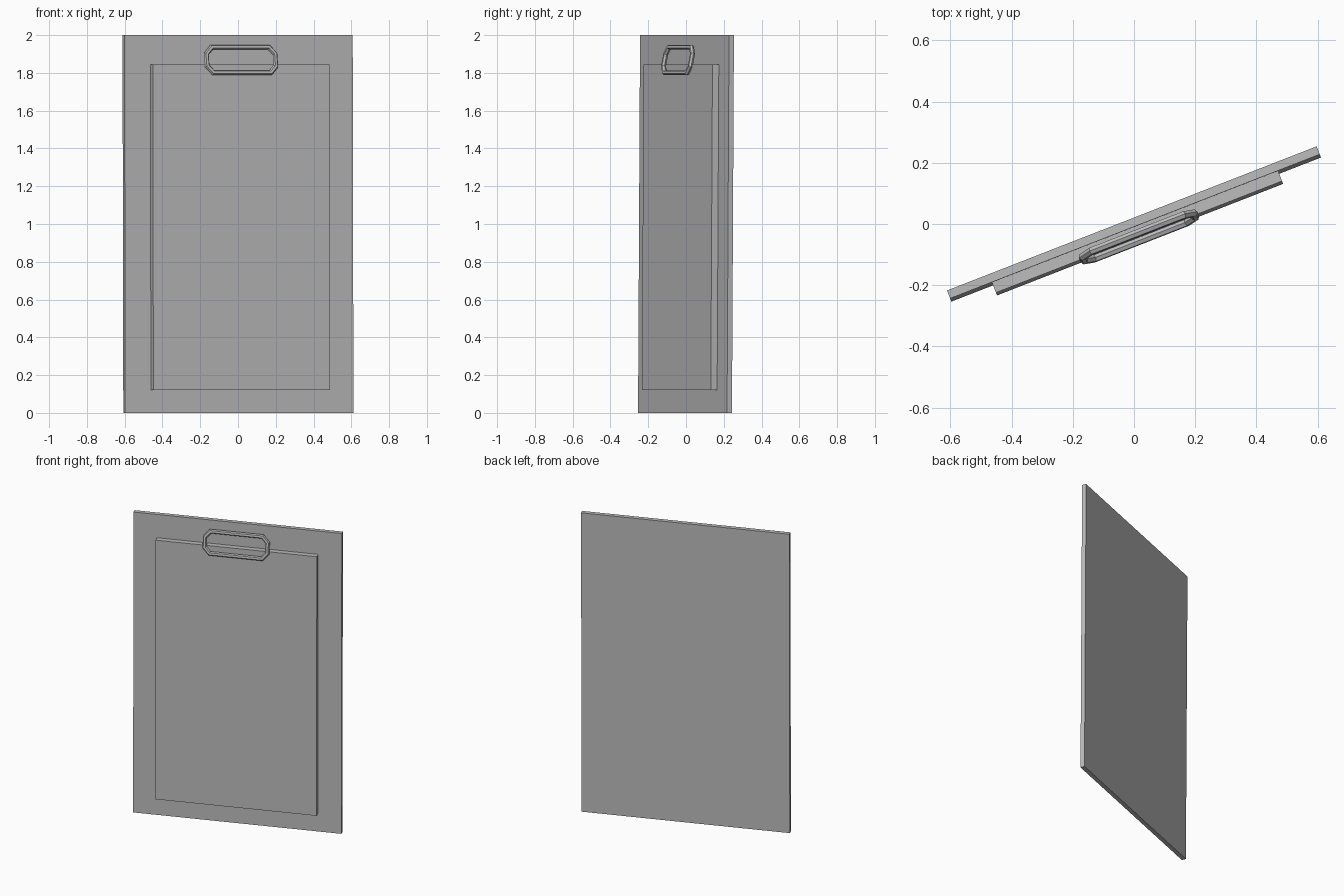
import bpy
import bmesh
from math import radians
from mathutils import Matrix, Vector

cube = bpy.data.objects.get("Cube")
if cube:
    bpy.data.objects.remove(cube, do_unlink=True)

grey = bpy.data.materials.new("plain grey")
grey.use_nodes = True
colour = (0.5, 0.5, 0.5, 1)
grey.diffuse_color = colour
grey.node_tree.nodes["Principled BSDF"].inputs["Base Color"].default_value = colour

# The whole clipboard is turned about z and leans back very slightly
pose = (Matrix.Translation((0, 0, 1)) @ Matrix.Rotation(radians(21.3), 4, "Z")
        @ Matrix.Rotation(radians(-0.32), 4, "X") @ Matrix.Translation((0, 0, -1)))


def finish(name, bm):
    mesh = bpy.data.meshes.new(name)
    bmesh.ops.recalc_face_normals(bm, faces=bm.faces)
    bm.to_mesh(mesh)
    bm.free()
    mesh.materials.append(grey)
    obj = bpy.data.objects.new(name, mesh)
    bpy.context.collection.objects.link(obj)
    obj.matrix_world = pose
    return obj


def slab(name, width, front, back, bottom, top):
    bm = bmesh.new()
    size = Matrix.Diagonal((width, back - front, top - bottom, 1))
    place = Matrix.Translation((0, (front + back) / 2, (bottom + top) / 2))
    bmesh.ops.create_cube(bm, size=1, matrix=place @ size)
    return finish(name, bm)


# Backing board and the thick paper stack in front of it
slab("board", 1.297, -0.014, 0.014, 0, 2)
slab("paper_stack", 1.004, -0.05, -0.014, 0.12, 1.845)

# Wire clip: a long octagonal loop, its lower bar resting on the paper
right_side = [(0.162, 1.80), (0.195, 1.835), (0.195, 1.90), (0.162, 1.936)]
loop = right_side + [(-x, z) for x, z in reversed(right_side)]
path = [Vector((x, -0.063 + (z - 1.80) * 0.19, z)) for x, z in loop]
normal = (path[1] - path[0]).cross(path[2] - path[1]).normalized()
radius, sides = 0.013, 6

bm = bmesh.new()
rings = []
for i, point in enumerate(path):
    before = (point - path[i - 1]).normalized()
    after = (path[(i + 1) % len(path)] - point).normalized()
    tangent = (before + after).normalized()
    outward = tangent.cross(normal) / tangent.dot(after)   # mitred corner
    ring = []
    for k in range(sides):
        turn = Matrix.Rotation(radians(360 * k / sides), 2)
        a, b = turn @ Vector((radius, 0))
        ring.append(bm.verts.new(point + outward * a + normal * b))
    rings.append(ring)
for i, ring in enumerate(rings):
    following = rings[(i + 1) % len(rings)]
    for k in range(sides):
        j = (k + 1) % sides
        bm.faces.new((ring[k], ring[j], following[j], following[k]))
finish("wire_clip", bm)
